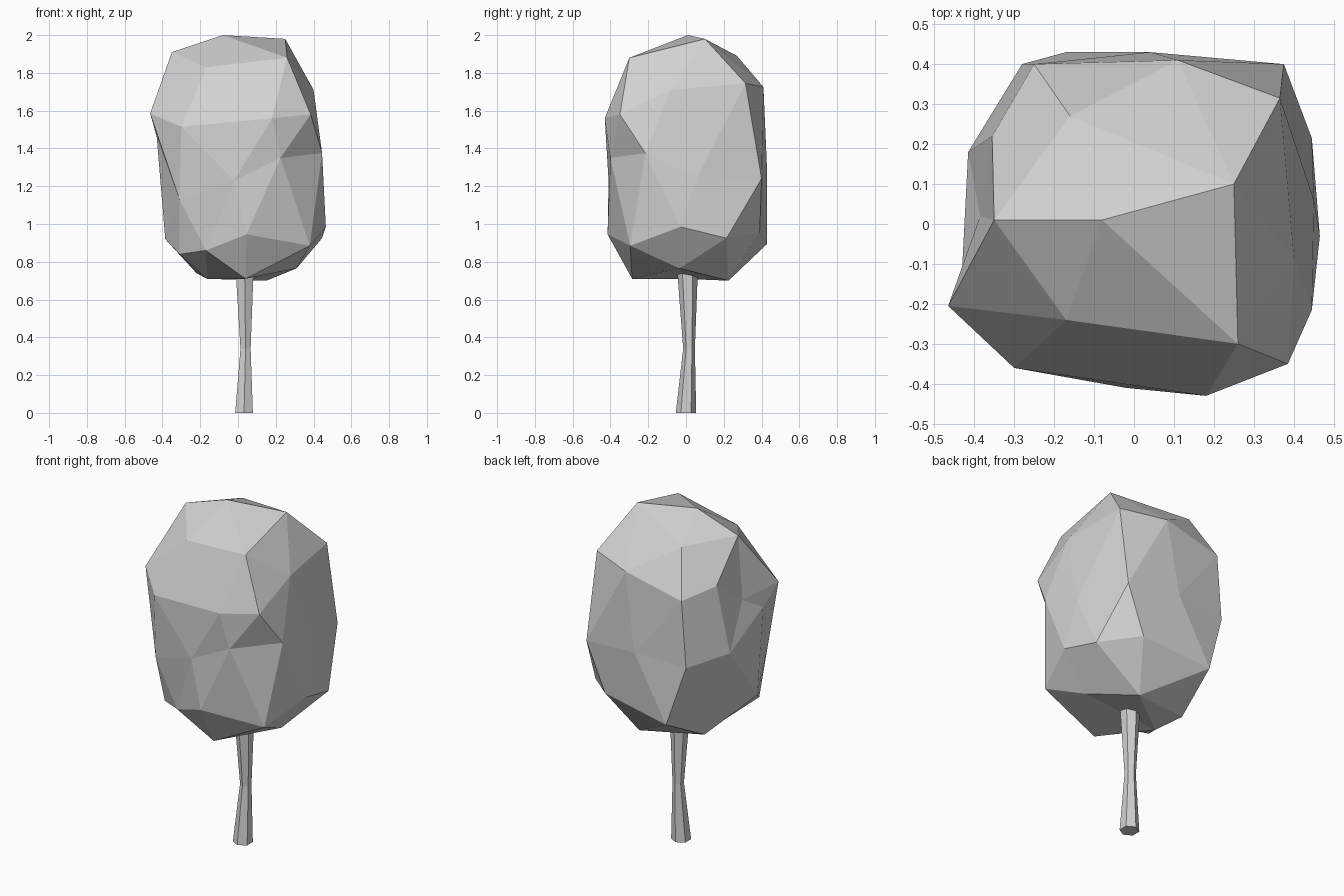
import bpy
import bmesh
from math import cos, sin, pi
from mathutils import Vector

default_cube = bpy.data.objects.get("Cube")
if default_cube:
    bpy.data.objects.remove(default_cube, do_unlink=True)


def make_material(name, colour):
    material = bpy.data.materials.new(name)
    material.use_nodes = True
    material.diffuse_color = colour
    shader = next(n for n in material.node_tree.nodes if n.type == 'BSDF_PRINCIPLED')
    shader.inputs["Base Color"].default_value = colour
    return material


def make_object(name, bm, material):
    """Turn a bmesh into a flat-shaded object with one material."""
    bmesh.ops.recalc_face_normals(bm, faces=bm.faces[:])
    mesh = bpy.data.meshes.new(name)
    bm.to_mesh(mesh)
    bm.free()
    mesh.materials.append(material)
    obj = bpy.data.objects.new(name, mesh)
    bpy.context.collection.objects.link(obj)
    return obj


def faceted_blob(points, centre, radii):
    """Join corner points into a closed faceted skin, allowing shallow dents.

    The corners are wrapped as directions on a unit sphere, then moved out
    to their real places."""
    bm = bmesh.new()
    places = {}
    for point in points:
        offset = Vector(point) - centre
        direction = Vector([o / r for o, r in zip(offset, radii)]).normalized()
        places[bm.verts.new(direction)] = Vector(point)
    bmesh.ops.convex_hull(bm, input=bm.verts[:])
    for vert, place in places.items():
        vert.co = place
    return bm


def faceted_tube(rings, sides):
    """Loft a capped tube through (x, y, z, radius) rings."""
    bm = bmesh.new()
    loops = []
    for x, y, z, radius in rings:
        angles = [2 * pi * i / sides + pi / 2 for i in range(sides)]
        loops.append([bm.verts.new((x + radius * cos(a), y + radius * sin(a), z))
                      for a in angles])
    for low, high in zip(loops, loops[1:]):
        for i in range(sides):
            j = (i + 1) % sides
            bm.faces.new((low[i], low[j], high[j], high[i]))
    bm.faces.new(loops[0][::-1])
    bm.faces.new(loops[-1])
    return bm


grey = make_material("plain grey", (0.64, 0.64, 0.64, 1.0))

# Crown corners, grouped by height
crown_top = [
    (-.08, .01, 2), (.25, .10, 1.98), (-.35, .01, 1.91),
    (.26, -.30, 1.88), (-.17, -.24, 1.83), (-.16, .27, 1.89),
]
crown_shoulder = [
    (-.465, -.205, 1.585), (-.30, -.36, 1.515), (.18, -.43, 1.56),
    (.385, -.35, 1.58), (.40, -.08, 1.71), (.365, .315, 1.745),
    (.11, .41, 1.725), (-.25, .40, 1.64), (-.355, .22, 1.69),
    (-.385, .02, 1.54), (-.43, -.11, 1.46),
]
crown_middle = [
    (-.31, -.33, 1.13), (-.02, -.41, 1.23), (.225, -.40, 1.35),
    (.445, -.215, 1.375), (.45, .06, 1.25), (.375, .40, 1.24),
    (.04, .43, 1.27), (-.28, .40, 1.25), (-.415, .18, 1.29),
]
crown_base = [
    (-.385, -.12, .92), (-.31, -.245, .84), (-.17, -.33, .86),
    (.045, -.415, .945), (.38, -.295, .885), (.465, -.03, .985),
    (.445, .215, .925), (.26, .39, .955), (-.17, .43, .895),
]
crown_underside = [
    (-.165, -.02, .71), (.04, -.285, .71), (.31, -.035, .765),
    (.15, .225, .70), (-.22, .14, .74),
]
corners = crown_top + crown_shoulder + crown_middle + crown_base + crown_underside
make_object("crown", faceted_blob(corners, Vector((0, 0, 1.3)), (.45, .43, .65)), grey)

# Trunk: six-sided, pinched in the middle, ending inside the crown
trunk_rings = [
    (.032, 0, 0, .054),
    (.04, .016, .34, .031),
    (.035, .008, .76, .055),
]
make_object("trunk", faceted_tube(trunk_rings, 6), grey)
